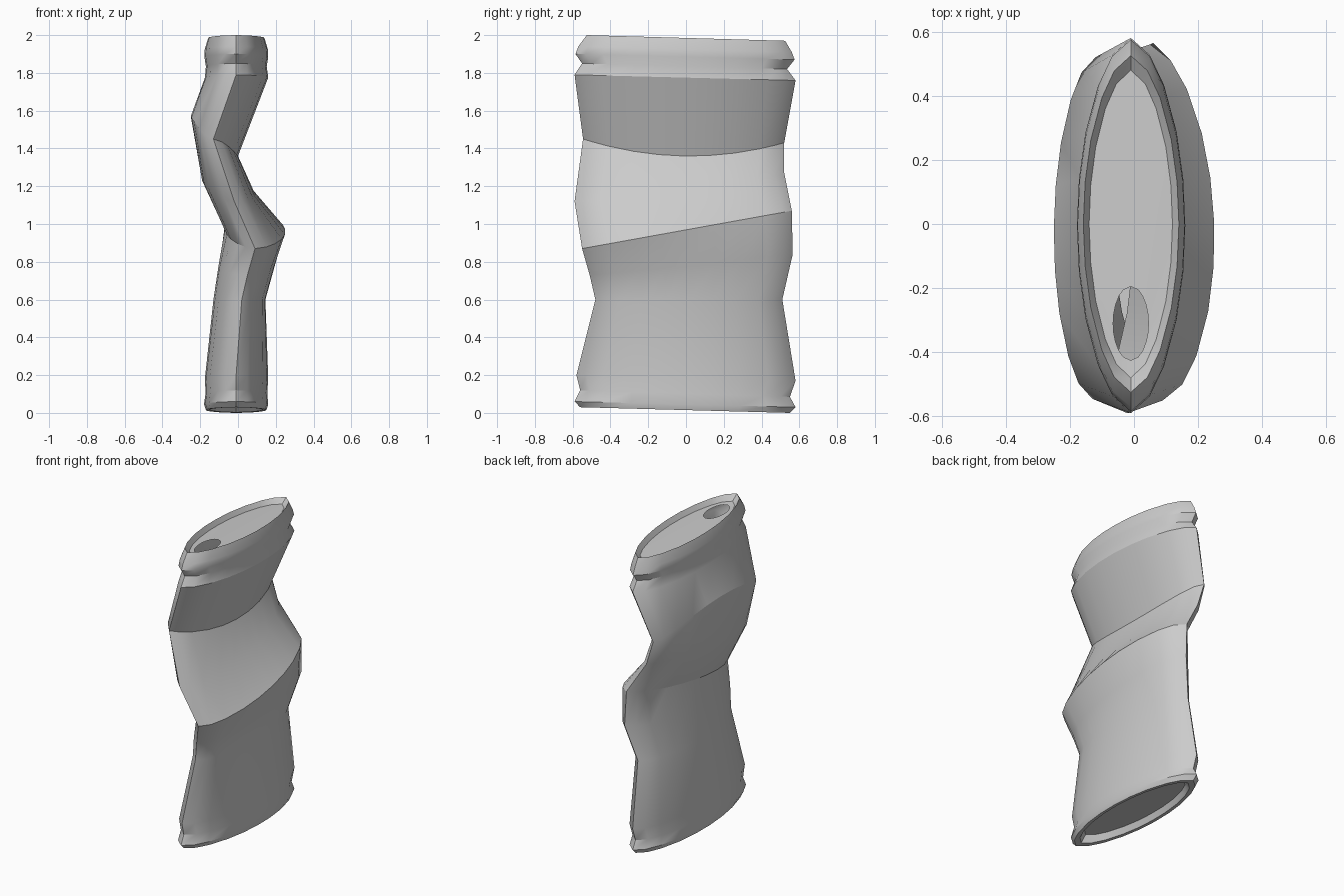
import bpy, bmesh, math

cube = bpy.data.objects.get("Cube")
if cube:
    bpy.data.objects.remove(cube, do_unlink=True)

metal = bpy.data.materials.new("grey metal")
metal.use_nodes = True
grey = (0.6, 0.6, 0.6, 1)
metal.diffuse_color = grey
metal.node_tree.nodes["Principled BSDF"].inputs["Base Color"].default_value = grey

# Positions along the flattened section, from front tip to back tip
HALF = [0.25, 0.5, 0.75, 0.91, 1]
STEPS = [-h for h in reversed(HALF)] + [0] + HALF
LOOP = [(t, 1) for t in STEPS] + [(t, -1) for t in reversed(STEPS[1:-1])]


def section(front, back, right, left):
    """Lens-shaped loop: tips are (x, y, z), sides are (x, z) at mid length."""
    points = []
    for t, side in LOOP:
        k = (t + 1) / 2
        tip = [a + (b - a) * k for a, b in zip(front, back)]
        mid_x, mid_z = right if side > 0 else left
        base_x, base_z = (front[0] + back[0]) / 2, (front[2] + back[2]) / 2
        bulge = max(0, 1 - t * t)
        points.append((tip[0] + (mid_x - base_x) * bulge ** 0.6,
                       tip[1],
                       tip[2] + (mid_z - base_z) * bulge))
    return points


def flat(yf, zf, yb, zb, xr, xl):
    """Section whose sides lie in the plane through both tips."""
    z = (zf + zb) / 2
    return section((-0.01, yf, zf), (-0.01, yb, zb), (xr, z), (xl, z))


def hole(z):
    """Oval drinking hole near the front of the lid."""
    return [(-0.01 + s * 0.055 * math.sqrt(max(0, 1 - t * t)), -0.31 + 0.115 * t, z)
            for t, s in LOOP]


def loft(name, loops, cap_start=False):
    bm = bmesh.new()
    rings = [[bm.verts.new(p) for p in loop] for loop in loops]
    n = len(LOOP)
    for low, high in zip(rings, rings[1:]):
        for i in range(n):
            j = (i + 1) % n
            bm.faces.new((low[i], low[j], high[j], high[i]))
    if cap_start:
        bm.faces.new(list(reversed(rings[0])))
    mesh = bpy.data.meshes.new(name)
    bm.to_mesh(mesh)
    bm.free()
    mesh.materials.append(metal)
    obj = bpy.data.objects.new(name, mesh)
    bpy.context.collection.objects.link(obj)
    bpy.ops.object.select_all(action="DESELECT")
    obj.select_set(True)
    bpy.context.view_layer.objects.active = obj
    bpy.ops.object.shade_smooth_by_angle(angle=math.radians(28))


# Bottom: recessed base and crimped rim
base = [
    flat(-0.47, 0.07, 0.46, 0.04, 0.115, -0.135),
    flat(-0.51, 0.03, 0.50, 0.003, 0.13, -0.15),
    flat(-0.56, 0.03, 0.55, 0.0, 0.15, -0.17),
    flat(-0.59, 0.06, 0.58, 0.03, 0.16, -0.18),
    flat(-0.56, 0.12, 0.55, 0.085, 0.155, -0.172),
    flat(-0.58, 0.20, 0.58, 0.17, 0.16, -0.175),
]
# Crushed middle: ridge on one side, matching dent on the other
folds = [
    section((0.02, -0.48, 0.6), (0.0, 0.51, 0.6), (0.145, 0.6), (-0.13, 0.6)),
    section((0.05, -0.51, 0.73), (0.06, 0.565, 0.84), (0.195, 0.78), (-0.103, 0.78)),
    section((0.09, -0.55, 0.87), (0.05, 0.56, 1.07), (0.25, 0.97), (-0.07, 0.97)),
    section((-0.02, -0.59, 1.12), (-0.07, 0.52, 1.27), (0.09, 1.16), (-0.19, 1.23)),
    section((-0.13, -0.545, 1.45), (-0.12, 0.52, 1.43), (0.0, 1.36), (-0.25, 1.57)),
]
# Top: neck groove, rolled rim and inner lip
rim = [
    flat(-0.59, 1.79, 0.58, 1.76, 0.16, -0.175),
    flat(-0.55, 1.85, 0.535, 1.82, 0.152, -0.17),
    flat(-0.585, 1.9, 0.575, 1.87, 0.16, -0.178),
    flat(-0.57, 1.94, 0.56, 1.91, 0.158, -0.176),
    flat(-0.525, 2.0, 0.525, 1.97, 0.14, -0.158),
    flat(-0.48, 1.965, 0.48, 1.94, 0.12, -0.14),
]
loft("can_body", base + folds + rim, cap_start=True)

# Lid around the open drinking hole
loft("can_lid", [rim[-1], hole(1.96)])
